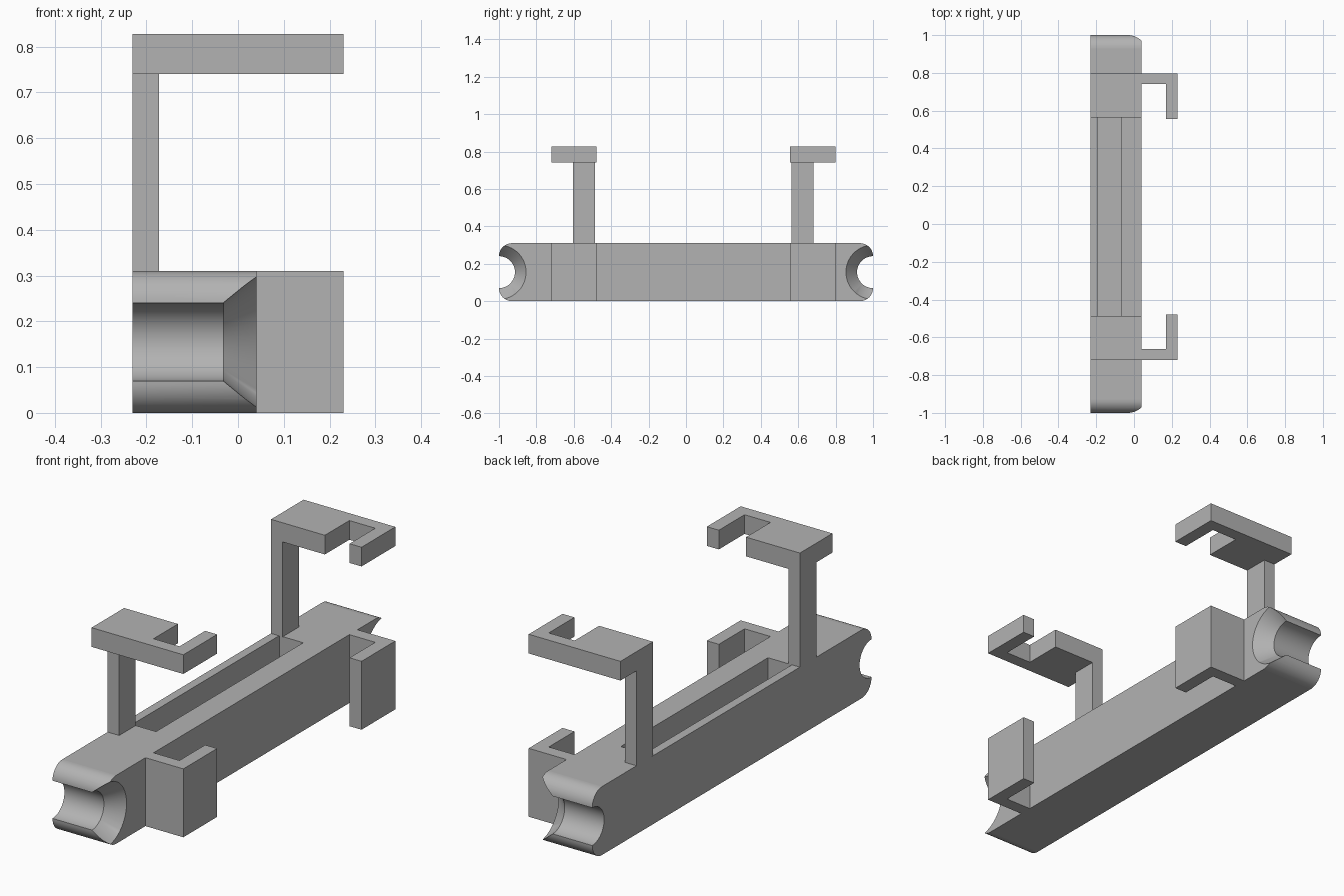
import bpy, bmesh, math
from mathutils import Vector

if "Cube" in bpy.data.objects:
    bpy.data.objects.remove(bpy.data.objects["Cube"])

grey = bpy.data.materials.new("plain grey")
grey.diffuse_color = (0.45, 0.45, 0.45, 1)
grey.use_nodes = True
grey.node_tree.nodes["Principled BSDF"].inputs["Base Color"].default_value = grey.diffuse_color

X0, X1 = -0.23, 0.04          # body sides
H = 0.31                      # body height
MID = 0.155                   # groove axis height


def make_object(name, bm):
    bmesh.ops.recalc_face_normals(bm, faces=bm.faces)
    mesh = bpy.data.meshes.new(name)
    bm.to_mesh(mesh)
    bm.free()
    mesh.materials.append(grey)
    ob = bpy.data.objects.new(name, mesh)
    bpy.context.collection.objects.link(ob)
    return ob


def prism(name, points, offset):
    """Extrude a closed outline of 3D points along an offset."""
    bm = bmesh.new()
    face = bm.faces.new([bm.verts.new(p) for p in points])
    ext = bmesh.ops.extrude_face_region(bm, geom=[face])
    verts = [g for g in ext["geom"] if isinstance(g, bmesh.types.BMVert)]
    bmesh.ops.translate(bm, verts=verts, vec=offset)
    return make_object(name, bm)


def box(name, x0, x1, y0, y1, z0, z1):
    return prism(name, [(x0, y0, z0), (x1, y0, z0), (x1, y1, z0), (x0, y1, z0)],
                 (0, 0, z1 - z0))


def cut(target, cutter):
    mod = target.modifiers.new(cutter.name, "BOOLEAN")
    mod.operation = "DIFFERENCE"
    mod.solver = "EXACT"
    mod.object = cutter
    cutter.hide_render = True


# Body: bar with rounded long ends
R, N = 0.07, 12
outline = []
for cy, cz, start in ((1 - R, H - R, 0), (R - 1, H - R, 90), (R - 1, R, 180), (1 - R, R, 270)):
    for i in range(N + 1):
        a = math.radians(start + 90 * i / N)
        outline.append((X0, cy + R * math.cos(a), cz + R * math.sin(a)))
body = prism("body", outline, (X1 - X0, 0, 0))

# Half-round grooves with a flared mouth at both ends
cutters = []
for end, y in (("front", -1), ("back", 1)):
    bm = bmesh.new()
    prof = [(X0 - 0.05, 0), (X0 - 0.05, 0.0855), (-0.032, 0.0855), (X1, 0.145),
            (X1 + 0.02, 0.162), (X1 + 0.02, 0)]
    vs = [bm.verts.new((x, y, MID + r)) for x, r in prof]
    es = [bm.edges.new(p) for p in zip(vs, vs[1:])]
    bmesh.ops.spin(bm, geom=vs + es, cent=(0, y, MID), axis=(1, 0, 0),
                   angle=math.tau, steps=64)
    bmesh.ops.remove_doubles(bm, verts=bm.verts, dist=1e-5)
    cutters.append(make_object(end + "_groove_cutter", bm))

# Long pocket in the top
cutters.append(box("pocket_cutter", -0.19, -0.07, -0.487, 0.567, 0.04, H + 0.1))
for c in cutters:
    cut(body, c)

# Bake the cuts, then remove the cutters
bpy.context.view_layer.update()
baked = bpy.data.meshes.new_from_object(
    body.evaluated_get(bpy.context.evaluated_depsgraph_get()))
body.modifiers.clear()
body.data = baked
for c in cutters:
    bpy.data.objects.remove(c)

# Smooth curved faces, keep the plane ones flat
bpy.ops.object.select_all(action="DESELECT")
body.select_set(True)
bpy.context.view_layer.objects.active = body
bpy.ops.object.shade_smooth_by_angle(angle=math.radians(30))
for p in body.data.polygons:
    if max(abs(c) for c in p.normal) > 0.9999 and p.area > 0.005:
        p.use_smooth = False

# Hooks and posts: outer edge y, direction towards the middle
for end, y, s in (("front", -0.72, 1), ("back", 0.798, -1)):
    hook = [(X1, 0), (0.23, 0), (0.23, 0.242), (0.17, 0.242), (0.17, 0.058), (X1, 0.058)]
    plate = [(X0, 0), *hook[1:], (X1, 0.233), (X0, 0.233)]
    prism(end + "_lower_hook", [(x, y + s * d, 0) for x, d in hook], (0, 0, H))
    prism(end + "_upper_plate", [(x, y + s * d, 0.74) for x, d in plate], (0, 0, 0.087))
    ya, yb = sorted((y + s * 0.115, y + s * 0.233))
    box(end + "_post", X0, -0.172, ya, yb, H, 0.74)
